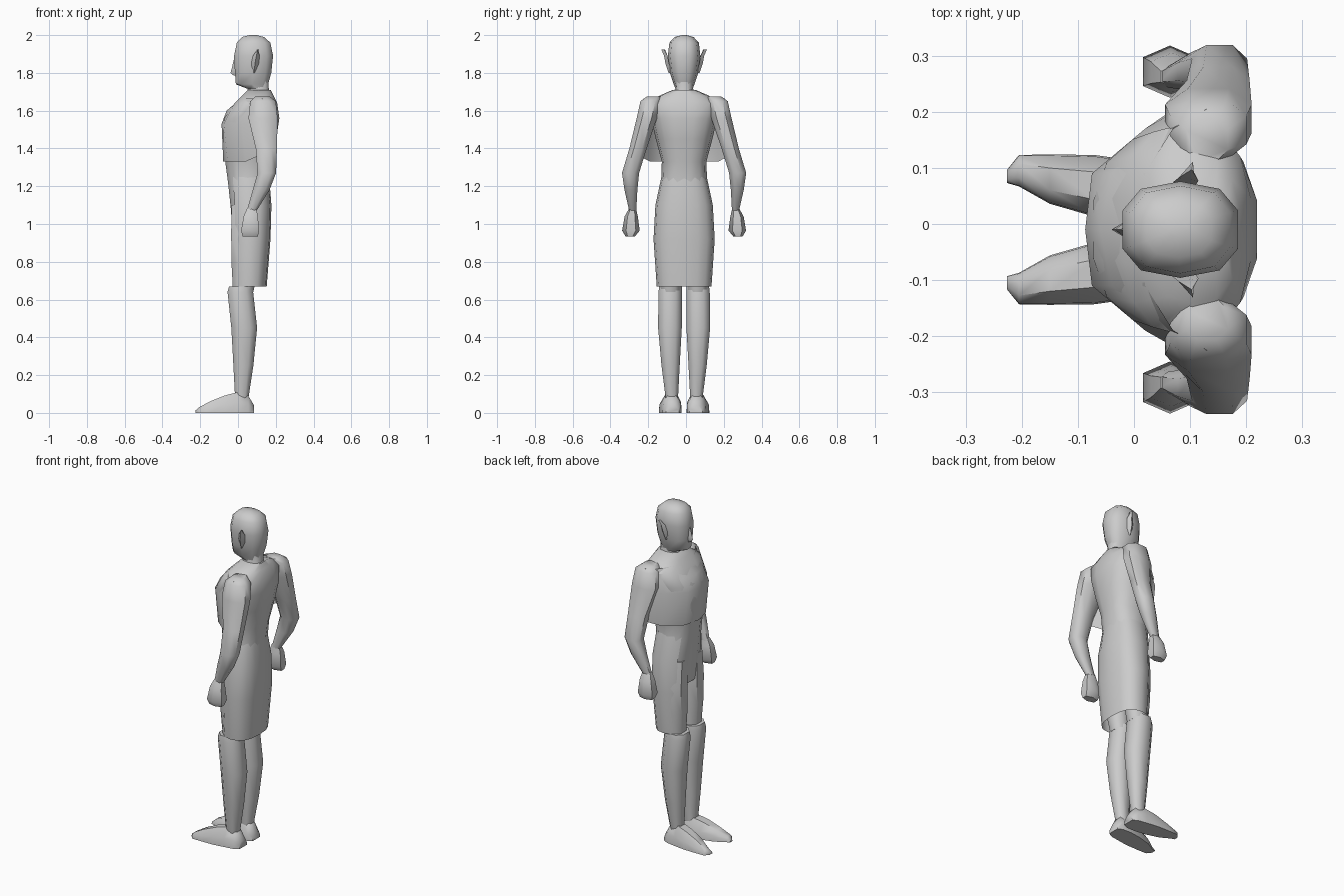
import bpy, bmesh, math
from mathutils import Vector

CY = -0.01  # plane of symmetry of the figure
mat = bpy.data.materials.new("plain grey")
mat.diffuse_color = (0.6, 0.6, 0.6, 1)


def skin(name, rings, closed=True, caps=True, angle=50):
    """Bridge a list of equal point rings into one smooth surface."""
    bm = bmesh.new()
    vs = [[bm.verts.new(p) for p in r] for r in rings]
    n = len(rings[0])
    for a, b in zip(vs, vs[1:]):
        for i in range(n if closed else n - 1):
            j = (i + 1) % n
            bm.faces.new((a[i], a[j], b[j], b[i]))
    if caps:
        bm.faces.new(vs[0])
        bm.faces.new(vs[-1])
    bmesh.ops.recalc_face_normals(bm, faces=bm.faces)
    me = bpy.data.meshes.new(name)
    bm.to_mesh(me)
    bm.free()
    me.materials.append(mat)
    ob = bpy.data.objects.new(name, me)
    bpy.context.collection.objects.link(ob)
    bpy.context.view_layer.objects.active = ob
    ob.select_set(True)
    bpy.ops.object.shade_smooth_by_angle(angle=math.radians(angle))
    ob.select_set(False)
    return ob


def oval(z, x0, x1, y0, y1, n=10, power=0.8, a0=0.0, a1=None, tilt=0.0):
    """Rounded-box ring at height z; a0..a1 gives an open arc."""
    pts = []
    for i in range(n):
        t = a0 + (a1 - a0) * i / (n - 1) if a1 is not None else 2 * math.pi * (i + 0.5) / n
        c, s = math.cos(t), math.sin(t)
        c = math.copysign(abs(c) ** power, c)
        s = math.copysign(abs(s) ** power, s)
        x = (x0 + x1) / 2 + c * (x1 - x0) / 2
        pts.append(Vector((x, (y0 + y1) / 2 + s * (y1 - y0) / 2, z + tilt * c)))
    return pts


def body(name, rows, **kw):
    return skin(name, [oval(z, x0, x1, CY - w, CY + w, **kw) for z, x0, x1, w in rows])


# Trunk from neck base to crotch
body("torso", [(0.95, -0.03, 0.15, 0.10), (1.08, -0.04, 0.165, 0.145), (1.22, -0.055, 0.165, 0.122),
               (1.33, -0.07, 0.18, 0.118), (1.45, -0.083, 0.205, 0.15), (1.56, -0.075, 0.222, 0.175),
               (1.64, -0.02, 0.21, 0.19), (1.68, 0.02, 0.19, 0.13), (1.71, 0.05, 0.175, 0.06)], n=14)
body("neck", [(1.66, 0.035, 0.18, 0.07), (1.72, 0.05, 0.165, 0.046), (1.79, 0.05, 0.165, 0.05)])

# Head and nose
body("head", [(1.715, 0.05, 0.15, 0.045), (1.74, -0.015, 0.163, 0.055), (1.80, -0.02, 0.18, 0.075),
              (1.89, -0.025, 0.19, 0.086), (1.96, -0.01, 0.175, 0.078), (1.99, 0.02, 0.14, 0.05),
              (2.0, 0.06, 0.10, 0.012)])
skin("nose", [[(-0.01, CY - 0.018, z), (x, CY, z), (-0.01, CY + 0.018, z)]
              for z, x in ((1.785, -0.022), (1.80, -0.04), (1.82, -0.034), (1.87, -0.022))])

# Shoulder cape draped over the chest front
cape = []
for z, xs in ((1.665, (0.13, 0.07, 0.02, 0.015)), (1.60, (0.12, 0.05, -0.04, -0.06)),
              (1.53, (0.11, 0.02, -0.075, -0.087)), (1.33, (0.13, 0.04, -0.055, -0.078))):
    ws = (0.215 + (1.665 - z) * 0.12, 0.18, 0.10, 0.0)
    half = [(x, w, z + (0.04 if x == 0.13 and z < 1.4 else 0)) for x, w in zip(xs, ws)]
    cape.append([(x, CY - w, h) for x, w, h in half] + [(x, CY + w, h) for x, w, h in half[-2::-1]])
skin("chest_cape", cape, closed=False, caps=False)

# Skirt wrapped round the back and sides, open at the front
skirt = [oval(z, x0, x1, CY - w, CY + w, n=13, a0=-2.35, a1=2.35)
         for z, x0, x1, w in ((1.25, -0.055, 0.165, 0.12), (1.10, -0.045, 0.177, 0.152),
                              (0.92, -0.04, 0.172, 0.162), (0.67, -0.035, 0.152, 0.145))]
skin("skirt", skirt, closed=False, caps=False)

for s, side in ((1, "left"), (-1, "right")):
    def limb(name, rows, n=8, power=0.85, tilt=0.0):
        rings = []
        for z, x0, x1, y0, y1 in rows:
            a, b = sorted((CY + s * y0, CY + s * y1))
            rings.append(oval(z, x0, x1, a, b, n=n, power=power, tilt=tilt))
        return skin(side + name, rings)

    # Arm: shoulder, elbow, wrist
    limb("_arm", [(1.675, 0.09, 0.17, 0.12, 0.20), (1.65, 0.06, 0.205, 0.12, 0.235),
                  (1.56, 0.05, 0.215, 0.14, 0.255), (1.40, 0.09, 0.21, 0.195, 0.293),
                  (1.27, 0.10, 0.205, 0.235, 0.332), (1.18, 0.075, 0.17, 0.245, 0.318),
                  (1.07, 0.045, 0.10, 0.252, 0.292)])
    # Closed hand
    limb("_hand", [(1.085, 0.045, 0.10, 0.255, 0.29), (1.04, 0.025, 0.11, 0.245, 0.315),
                   (0.965, 0.01, 0.118, 0.235, 0.328), (0.935, 0.02, 0.11, 0.26, 0.31)], n=6)
    # Thigh and boot
    limb("_thigh", [(1.10, -0.04, 0.14, 0.01, 0.13), (0.95, -0.042, 0.14, 0.005, 0.148),
                    (0.80, -0.04, 0.12, 0.008, 0.142), (0.64, -0.03, 0.085, 0.018, 0.125)])
    limb("_boot", [(0.67, -0.052, 0.08, 0.008, 0.136), (0.64, -0.06, 0.085, 0.007, 0.14),
                   (0.45, -0.04, 0.106, 0.008, 0.142), (0.25, -0.028, 0.085, 0.02, 0.123),
                   (0.08, -0.018, 0.058, 0.03, 0.10)])
    # Foot, swept from heel to toe
    foot = []
    for x, yc, w, h in ((0.085, 0.062, 0.035, 0.04), (0.055, 0.064, 0.05, 0.09), (0.0, 0.068, 0.055, 0.11),
                        (-0.07, 0.078, 0.055, 0.092), (-0.15, 0.09, 0.044, 0.06),
                        (-0.205, 0.105, 0.028, 0.03), (-0.226, 0.095, 0.012, 0.012)):
        foot.append([(x, CY + s * (yc + k * w), h * f) for k, f in
                     ((-1, 0), (-0.95, 0.5), (-0.45, 1), (0.45, 1), (0.95, 0.5), (1, 0))])
    skin(side + "_foot", foot)
    # Pointed ear
    skin(side + "_ear", [[(x - d, CY + s * y, z), (x, CY + s * (y + 0.014), z), (x + d, CY + s * (y - 0.005), z)]
                         for z, x, y, d in ((1.80, 0.085, 0.068, 0.006), (1.85, 0.09, 0.085, 0.02),
                                            (1.89, 0.097, 0.092, 0.018), (1.925, 0.105, 0.107, 0.002))])
